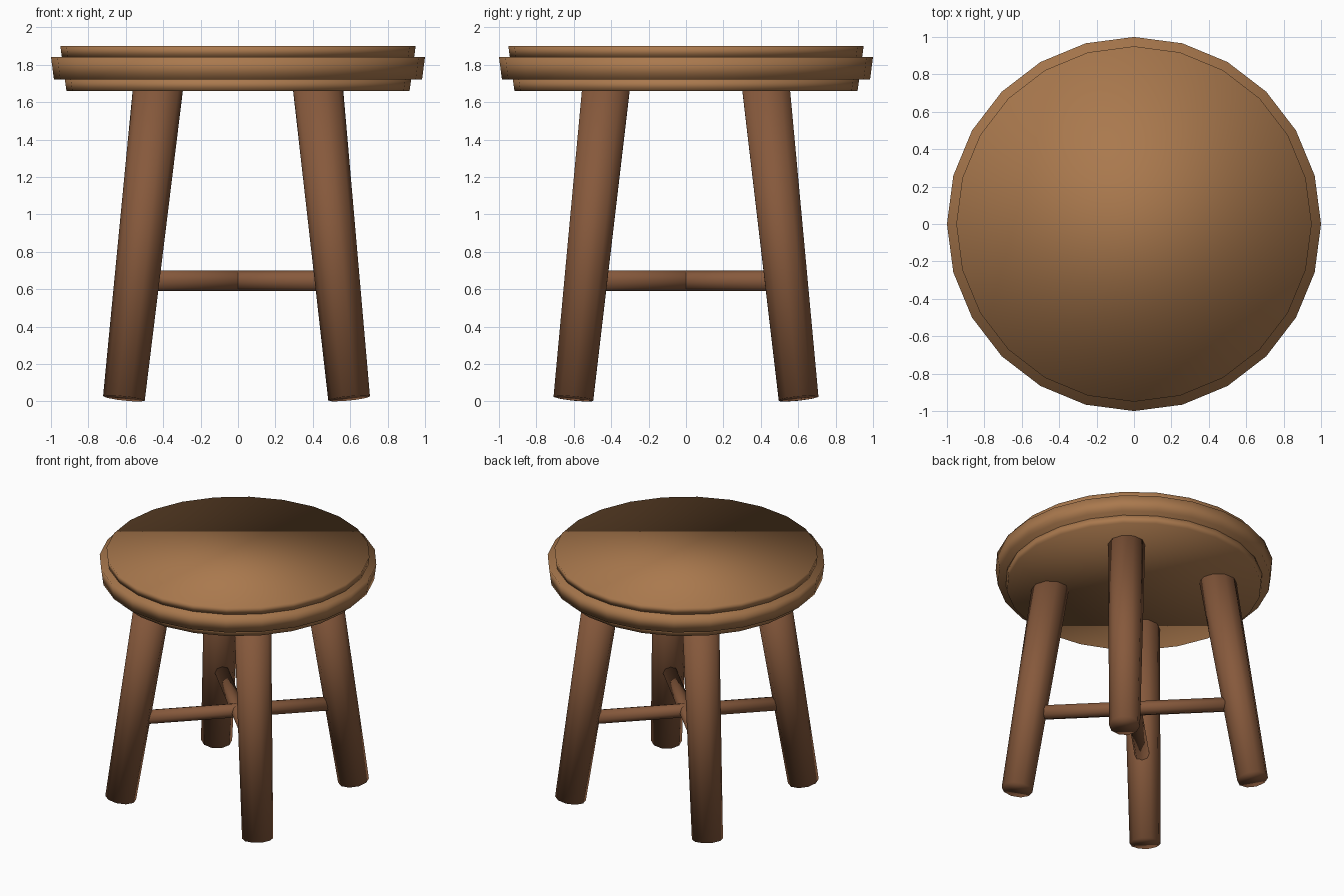
import bpy
import bmesh
import math
from mathutils import Matrix, Vector

cube = bpy.data.objects.get("Cube")
if cube:
    bpy.data.objects.remove(cube, do_unlink=True)


def make_material(name, rgb):
    mat = bpy.data.materials.new(name)
    mat.use_nodes = True
    mat.diffuse_color = (*rgb, 1)
    bsdf = mat.node_tree.nodes["Principled BSDF"]
    bsdf.inputs["Base Color"].default_value = (*rgb, 1)
    bsdf.inputs["Roughness"].default_value = 0.8
    return mat


seat_wood = make_material("light seat wood", (0.40, 0.19, 0.075))
leg_wood = make_material("dark leg wood", (0.24, 0.10, 0.045))


def tapered_rod(name, start, end, r_start, r_end, sides, mat, spin=0):
    """Smooth shaded cone frustum running between two points."""
    start, end = Vector(start), Vector(end)
    axis = end - start
    bm = bmesh.new()
    bmesh.ops.create_cone(
        bm, cap_ends=True, segments=sides, radius1=r_start, radius2=r_end,
        depth=axis.length, matrix=Matrix.Rotation(spin, 4, "Z"))
    turn = Vector((0, 0, 1)).rotation_difference(axis).to_matrix().to_4x4()
    bm.transform(Matrix.Translation((start + end) / 2) @ turn)
    for face in bm.faces:
        face.smooth = True
    mesh = bpy.data.meshes.new(name)
    bm.to_mesh(mesh)
    bm.free()
    mesh.materials.append(mat)
    obj = bpy.data.objects.new(name, mesh)
    bpy.context.collection.objects.link(obj)
    return obj


# Seat: three stacked discs, each flaring slightly upward
seat_layers = [
    ("seat_underside", 1.66, 1.72, 0.917, 0.926),
    ("seat_rim", 1.72, 1.842, 0.984, 1.0),
    ("seat_top", 1.842, 1.9, 0.942, 0.95),
]
for name, low, high, r_low, r_high in seat_layers:
    tapered_rod(name, (0, 0, low), (0, 0, high), r_low, r_high, 24, seat_wood)

# Splayed legs, one under each corner
LEG_FOOT, LEG_TOP = 0.602, 0.425
for y_side, y_name in ((-1, "front"), (1, "back")):
    for x_side, x_name in ((-1, "right"), (1, "left")):
        foot = (x_side * LEG_FOOT - 0.008, y_side * LEG_FOOT, 0.016)
        top = (x_side * LEG_TOP, y_side * LEG_TOP, 1.7)
        tapered_rod(f"{y_name}_{x_name}_leg", foot, top, 0.112, 0.134, 10,
                    leg_wood, spin=math.pi / 2)

# Crossed stretchers joining opposite legs
REACH = 0.53
for side, name in ((1, "stretcher_one"), (-1, "stretcher_two")):
    tapered_rod(name, (-REACH, -side * REACH, 0.645), (REACH, side * REACH, 0.645),
                0.054, 0.054, 8, leg_wood)
